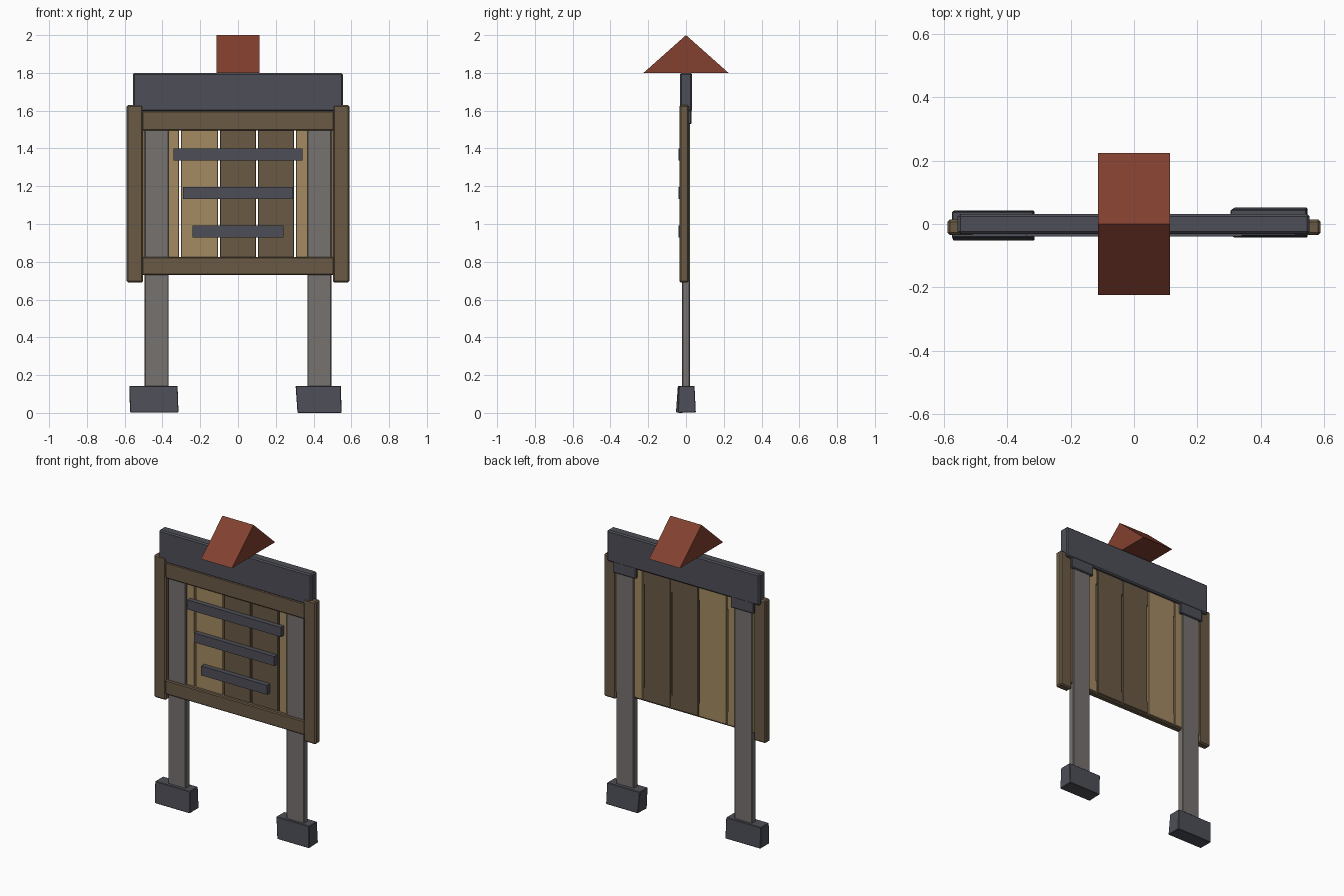
import bpy

if "Cube" in bpy.data.objects:
    bpy.data.objects.remove(bpy.data.objects["Cube"])


def material(name, color):
    m = bpy.data.materials.new(name)
    m.diffuse_color = (*color, 1)
    m.use_nodes = True
    m.node_tree.nodes["Principled BSDF"].inputs["Base Color"].default_value = m.diffuse_color
    return m


slate = material("slate", (0.076, 0.078, 0.096))
stone = material("grey_post", (0.181, 0.168, 0.160))
dark_wood = material("dark_wood", (0.142, 0.101, 0.059))
light_wood = material("light_wood", (0.366, 0.254, 0.122))
red = material("red_tile", (0.225, 0.051, 0.029))


def mesh_part(name, verts, faces, mat, bevel=0.0):
    me = bpy.data.meshes.new(name)
    me.from_pydata(verts, [], faces)
    me.materials.append(mat)
    ob = bpy.data.objects.new(name, me)
    bpy.context.collection.objects.link(ob)
    if bevel:
        mod = ob.modifiers.new("bevel", "BEVEL")
        mod.width = bevel
        mod.segments = 1
    return ob


BOX = [(0, 3, 2, 1), (4, 5, 6, 7), (0, 1, 5, 4), (1, 2, 6, 5), (2, 3, 7, 6), (3, 0, 4, 7)]


def block(name, bottom, top, z, mat, bevel=0.0):
    """Box whose bottom and top rectangles (x0, x1, y0, y1) may differ."""
    verts = []
    for (x0, x1, y0, y1), h in ((bottom, z[0]), (top, z[1])):
        verts += [(x0, y0, h), (x1, y0, h), (x1, y1, h), (x0, y1, h)]
    return mesh_part(name, verts, BOX, mat, bevel)


def box(name, x, y, z, mat, bevel=0.0):
    r = (*x, *y)
    return block(name, r, r, z, mat, bevel)


# Ridge cap on top
mesh_part("roof_cap",
          [(s * 0.113, y, z) for s in (-1, 1) for y, z in ((-0.225, 1.8), (0.225, 1.8), (0, 2.0))],
          [(0, 2, 1), (3, 4, 5), (0, 3, 5, 2), (1, 2, 5, 4), (0, 1, 4, 3)], red)

# Header beam
box("header_beam", (-0.557, 0.555), (-0.032, 0.032), (1.595, 1.8), slate, 0.008)

# Posts, rear brackets, side stiles
for side, s in (("left", -1), ("right", 1)):
    def span(a, b):
        return tuple(sorted((s * a, s * b)))
    box(side + "_post", span(0.367, 0.495), (-0.021, 0.021), (0.1, 1.62), stone, 0.004)
    box(side + "_bracket", span(0.345, 0.515), (0.0, 0.03), (1.53, 1.61), slate, 0.005)
    box(side + "_stile", span(0.503, 0.59), (-0.035, 0.015), (0.69, 1.63), dark_wood, 0.008)

# Slightly uneven feet
block("left_foot", (-0.572, -0.315, -0.053, 0.042), (-0.575, -0.32, -0.043, 0.04),
      (0.003, 0.143), slate, 0.003)
foot = block("right_foot", (0.315, 0.548, -0.043, 0.052), (0.305, 0.545, -0.038, 0.045),
             (0.003, 0.143), slate, 0.003)
foot.data.vertices[0].co.z = foot.data.vertices[1].co.z = 0.0

# Frame rails
box("top_rail", (-0.51, 0.51), (-0.032, 0.008), (1.495, 1.6), dark_wood, 0.006)
box("bottom_rail", (-0.51, 0.51), (-0.032, 0.008), (0.73, 0.825), dark_wood, 0.006)

# Backing planks with narrow gaps
planks = [(-0.508, -0.313, light_wood), (-0.303, -0.105, light_wood), (-0.095, 0.095, dark_wood),
          (0.106, 0.296, dark_wood), (0.307, 0.508, light_wood)]
for i, (a, b, mat) in enumerate(planks):
    box(f"plank_{i + 1}", (a, b), (-0.008, 0.013), (0.74, 1.6), mat, 0.003)

# Notice slats, shrinking downward
for i, (w, z) in enumerate(((0.342, 1.368), (0.292, 1.164), (0.24, 0.96))):
    box(f"slat_{i + 1}", (-w, w), (-0.04, -0.007), (z - 0.031, z + 0.031), slate)
